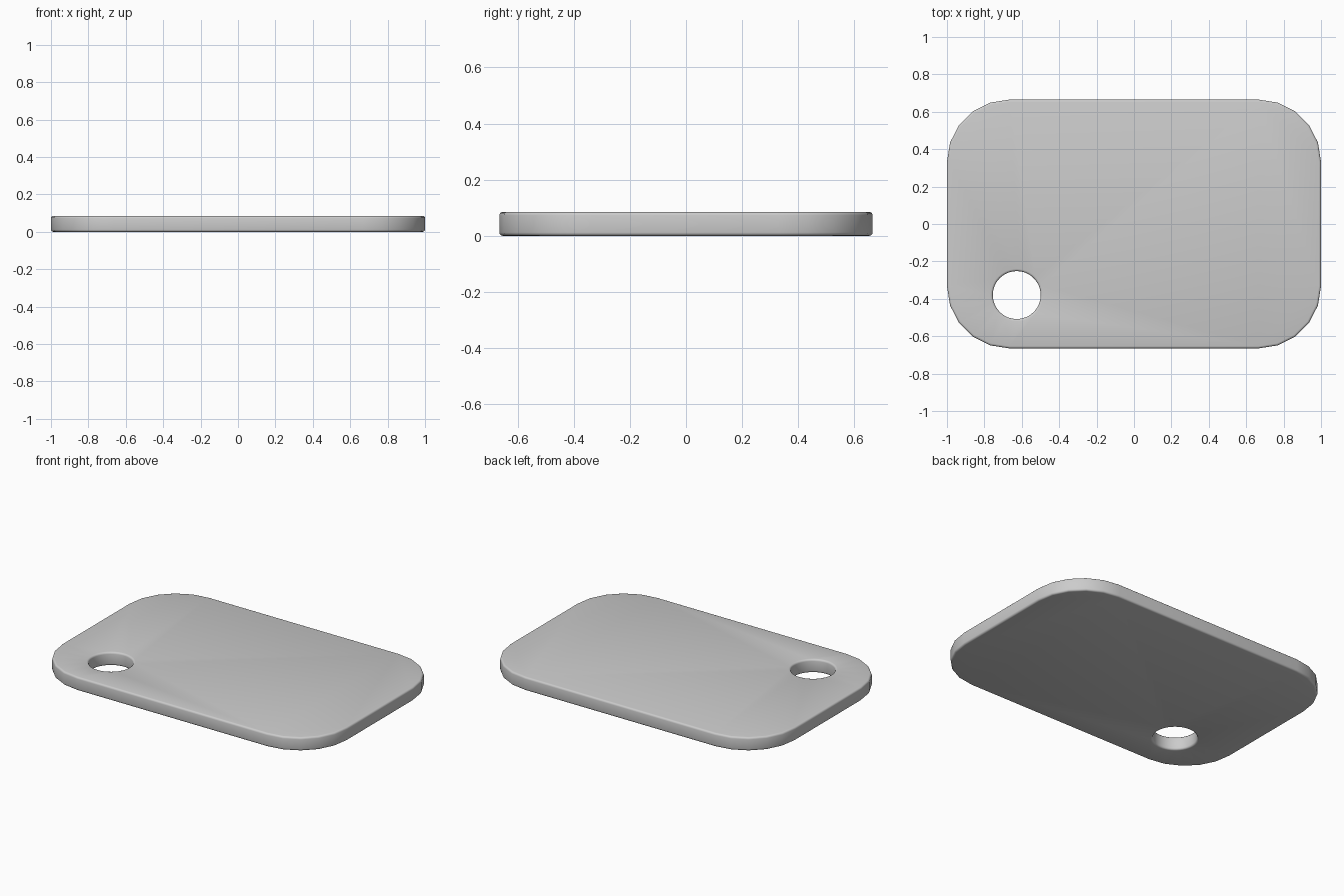
import bpy, bmesh
from math import sin, cos, pi, radians

if "Cube" in bpy.data.objects:
    bpy.data.objects.remove(bpy.data.objects["Cube"])

HX, HY, H = 1.0, 0.665, 0.085      # half width, half depth, thickness
R, B = 0.333, 0.012                # corner radius, edge rounding


def arc(cx, cy, r, a0, a1, n):
    return [(cx + r * cos(a0 + (a1 - a0) * i / n),
             cy + r * sin(a0 + (a1 - a0) * i / n)) for i in range(n + 1)]


# Outline with five-segment corners, and a round hole
outline = []
for k, (sx, sy) in enumerate([(1, 1), (-1, 1), (-1, -1), (1, -1)]):
    outline += arc(sx * (HX - R), sy * (HY - R), R, k * pi / 2, (k + 1) * pi / 2, 5)
hole = arc(-0.627, -0.38, 0.128, 0, 2 * pi, 48)[:-1]

# Ring heights and insets: rounded bottom edge, wall, rounded top edge
steps = [i * pi / 6 for i in range(4)]
rings = [(B * (1 - sin(a)), B * (1 - cos(a))) for a in steps]
rings += [(inset, H - z) for inset, z in reversed(rings)]


def inset_loop(pts, d):
    """Move every point inward along the mitre of its two edges."""
    out = []
    for i, (x, y) in enumerate(pts):
        (px, py), (nx, ny) = pts[i - 1], pts[(i + 1) % len(pts)]
        l1 = ((x - px) ** 2 + (y - py) ** 2) ** 0.5
        l2 = ((nx - x) ** 2 + (ny - y) ** 2) ** 0.5
        n1 = (-(y - py) / l1, (x - px) / l1)
        n2 = (-(ny - y) / l2, (nx - x) / l2)
        s = d / (1 + n1[0] * n2[0] + n1[1] * n2[1])
        out.append((x + s * (n1[0] + n2[0]), y + s * (n1[1] + n2[1])))
    return out


bm = bmesh.new()
cap_edges = {0: [], len(rings) - 1: []}
for pts, sign in ((outline, 1), (hole, -1)):
    loops = [[bm.verts.new((x, y, z)) for x, y in inset_loop(pts, sign * d)]
             for d, z in rings]
    n = len(pts)
    for a, b in zip(loops, loops[1:]):
        for i in range(n):
            j = (i + 1) % n
            bm.faces.new((a[i], a[j], b[j], b[i]))
    for k in cap_edges:
        cap_edges[k] += [bm.edges.get((loops[k][i], loops[k][(i + 1) % n]))
                         for i in range(n)]

# Flat top and bottom around the hole
for edges in cap_edges.values():
    bmesh.ops.triangle_fill(bm, edges=edges, use_beauty=True)
bmesh.ops.recalc_face_normals(bm, faces=bm.faces[:])

mesh = bpy.data.meshes.new("tag_plate")
bm.to_mesh(mesh)
bm.free()
plate = bpy.data.objects.new("tag_plate", mesh)
bpy.context.collection.objects.link(plate)
bpy.context.view_layer.objects.active = plate
plate.select_set(True)
bpy.ops.object.shade_smooth_by_angle(angle=radians(40))
